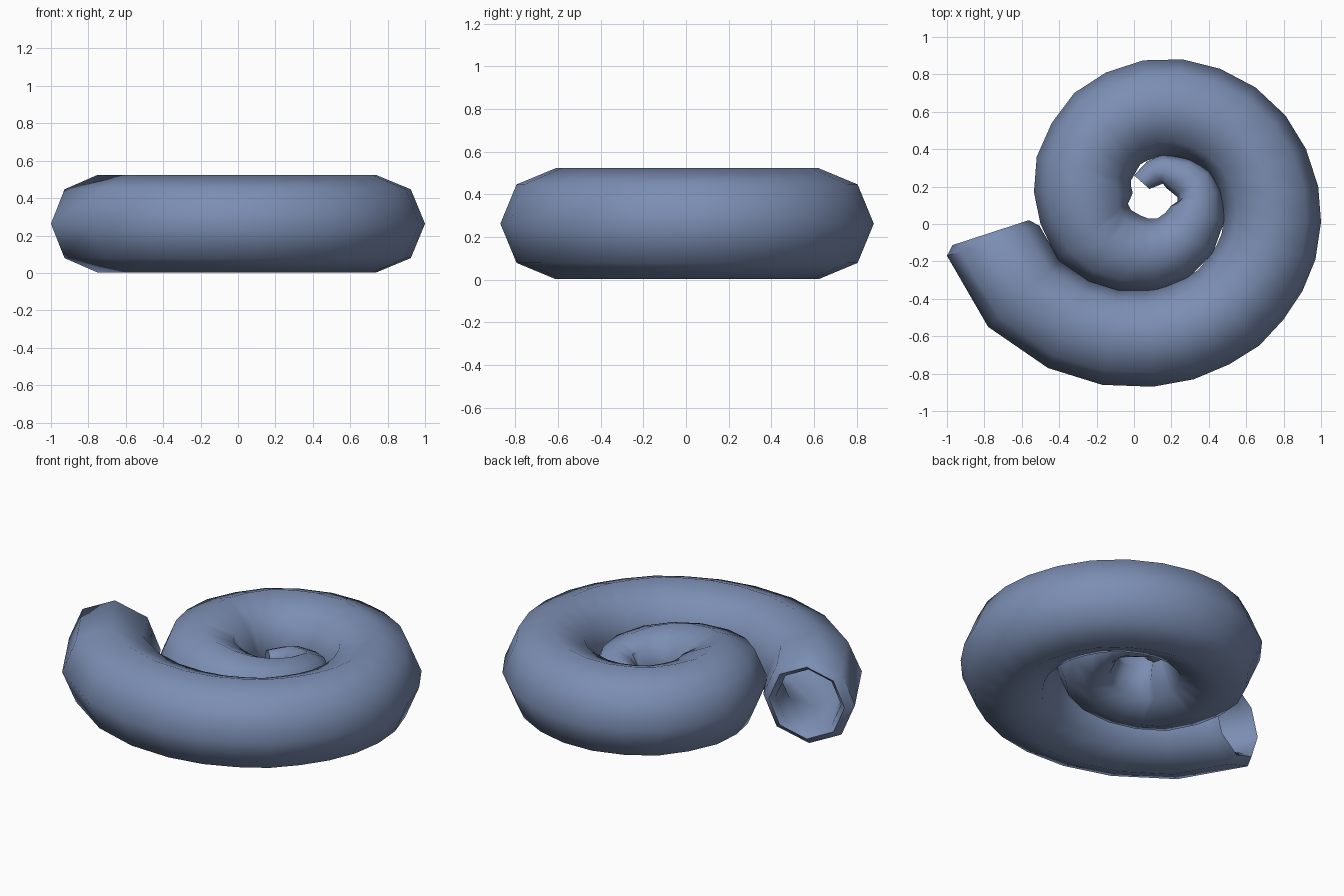
import bpy, bmesh, math
from mathutils import Vector

if "Cube" in bpy.data.objects:
    bpy.data.objects.remove(bpy.data.objects["Cube"])

SIDES, R, ZC = 8, 0.26, 0.263

# Outer edge of the coil seen from above, from the mouth to the centre
outer = [(-1, -.17), (-.78, -.55), (-.46, -.77), (-.17, -.86), (.10, -.87), (.32, -.83),
         (.51, -.75), (.67, -.65), (.80, -.51), (.90, -.36), (.97, -.19), (1, .01),
         (.985, .20), (.92, .40), (.81, .58), (.65, .73), (.46, .83), (.26, .88),
         (.05, .875), (-.15, .81), (-.32, .70), (-.44, .54), (-.52, .36), (-.535, .17),
         (-.50, 0), (-.41, -.19), (-.25, -.31), (-.08, -.365), (.12, -.36), (.29, -.29),
         (.42, -.16), (.485, .02), (.47, .18), (.41, .29), (.30, .35), (.15, .37),
         (.07, .335), (0, .26)]
pts = [Vector((x, y, ZC)) for x, y in outer]
TAPER = 24                      # point where the tube starts to narrow
last = len(pts) - 1


def radius(i):
    t = max(0, (i - TAPER) / (last - TAPER))
    return R - 0.205 * t ** 1.15


def inward(i):
    if i == 0:
        return Vector((.95, .31, 0)).normalized()
    if i == last:
        return Vector((.75, -.66, 0)).normalized()
    d = (pts[i + 1] - pts[i]).normalized() + (pts[i] - pts[i - 1]).normalized()
    return Vector((-d.y, d.x, 0)).normalized()


bm = bmesh.new()


def ring(c, n, r):
    return [bm.verts.new(c - n * r * math.cos(a) + Vector((0, 0, r * math.sin(a))))
            for a in (2 * math.pi * k / SIDES for k in range(SIDES))]


frames = [(pts[i] + inward(i) * radius(i), inward(i), radius(i)) for i in range(last + 1)]
c0, n0, _ = frames[0]
out = Vector((-n0.y, n0.x, 0))  # direction the mouth faces

# Hollow inside, rolled lip, then the tapering coil
rings = [ring(c, n, .19) for c, n, _ in reversed(frames[1:4])]
rings.append(ring(c0 + out * .01, n0, .185))
rings.append(ring(c0 + out * .045, n0, .215))
rings += [ring(*f) for f in frames]
for a, b in zip(rings, rings[1:]):
    for k in range(SIDES):
        j = (k + 1) % SIDES
        bm.faces.new((a[k], a[j], b[j], b[k]))
bm.faces.new(rings[0])
bm.faces.new(rings[-1])
bmesh.ops.recalc_face_normals(bm, faces=bm.faces)

me = bpy.data.meshes.new("spiral_shell")
bm.to_mesh(me)
bm.free()
shell = bpy.data.objects.new("spiral_shell", me)
bpy.context.collection.objects.link(shell)

mat = bpy.data.materials.new("slate blue")
mat.diffuse_color = (0.2, 0.27, 0.45, 1)
mat.use_nodes = True
mat.node_tree.nodes["Principled BSDF"].inputs["Base Color"].default_value = mat.diffuse_color
me.materials.append(mat)

bpy.context.view_layer.objects.active = shell
shell.select_set(True)
bpy.ops.object.shade_smooth_by_angle(angle=math.radians(50))
